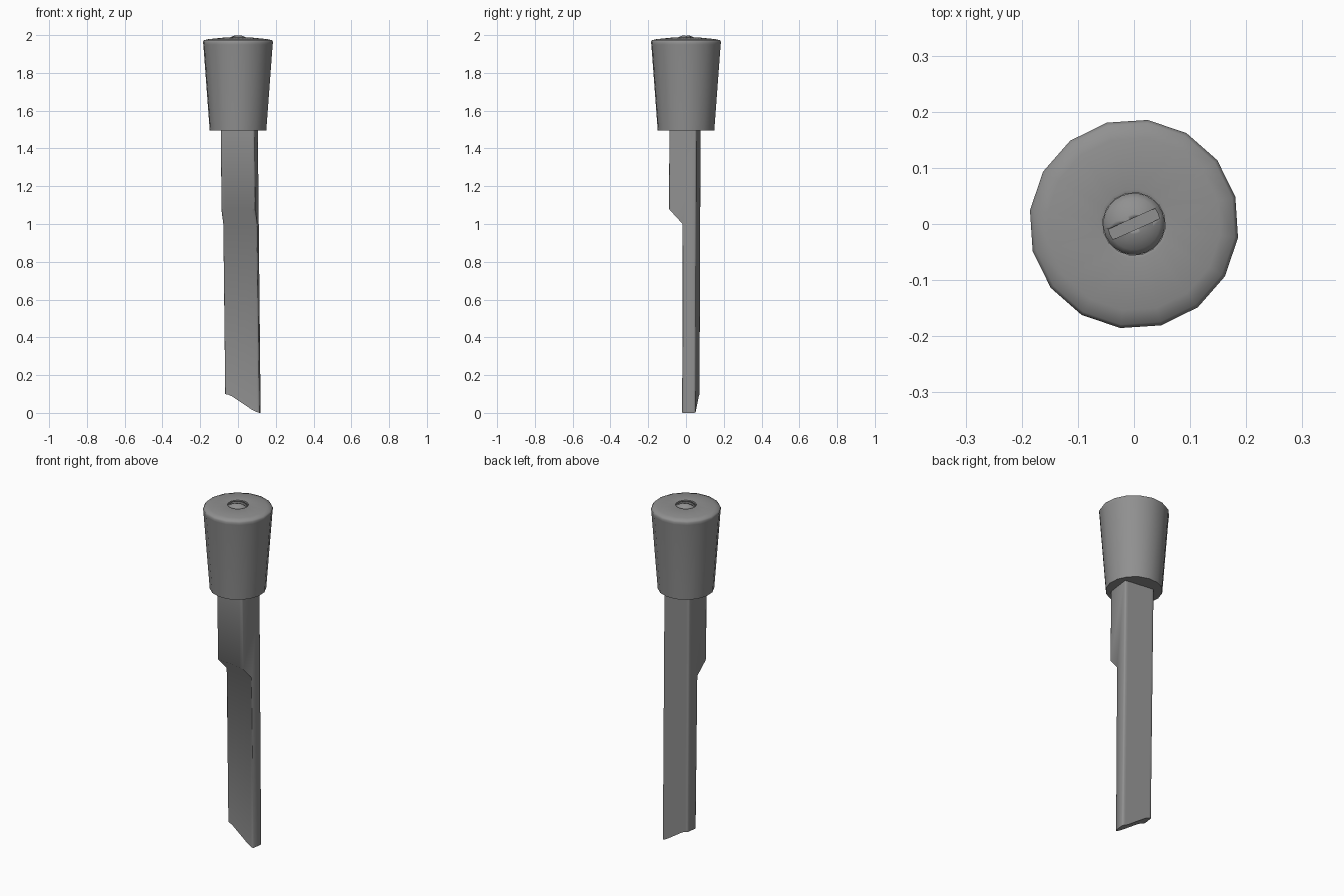
import bpy, bmesh, math
from mathutils import Matrix

if "Cube" in bpy.data.objects:
    bpy.data.objects.remove(bpy.data.objects["Cube"])

TURN = math.radians(-7.5)

# Dark grey finish shared by all parts
dark = bpy.data.materials.new("dark_grey")
dark.diffuse_color = (0.28, 0.28, 0.28, 1)
dark.use_nodes = True
dark.node_tree.nodes["Principled BSDF"].inputs["Base Color"].default_value = dark.diffuse_color


def finish(bm, name, angle):
    bmesh.ops.recalc_face_normals(bm, faces=bm.faces)
    mesh = bpy.data.meshes.new(name)
    bm.to_mesh(mesh)
    bm.free()
    mesh.materials.append(dark)
    ob = bpy.data.objects.new(name, mesh)
    bpy.context.collection.objects.link(ob)
    bpy.ops.object.select_all(action='DESELECT')
    ob.select_set(True)
    bpy.context.view_layer.objects.active = ob
    bpy.ops.object.shade_smooth_by_angle(angle=math.radians(angle))
    return ob


def lathe(name, profile, sides, angle=50):
    """Turn an (r, z) profile that starts and ends on the axis."""
    bm = bmesh.new()
    vs = [bm.verts.new((r, 0, z)) for r, z in profile]
    es = [bm.edges.new(pair) for pair in zip(vs, vs[1:])]
    bmesh.ops.spin(bm, geom=vs + es, cent=(0, 0, 0), axis=(0, 0, 1),
                   angle=math.tau, steps=sides, use_duplicate=False)
    bmesh.ops.remove_doubles(bm, verts=bm.verts, dist=1e-5)
    bm.transform(Matrix.Rotation(TURN, 4, 'Z'))
    return finish(bm, name, angle)


# Tapered knob with rounded rim and screw recess
lathe("knob", [(0, 1.495), (0.151, 1.495), (0.185, 1.95), (0.187, 1.964),
               (0.181, 1.973), (0.155, 1.979), (0.062, 1.988),
               (0.056, 1.986), (0.056, 1.955), (0, 1.955)], 16)

# Domed screw head with a slot
screw = lathe("screw_head", [(0, 1.95), (0.055, 1.95), (0.055, 1.975),
                             (0.046, 1.984), (0.034, 1.992),
                             (0.018, 1.998), (0, 2.0)], 24)
bm = bmesh.new()
bmesh.ops.create_cube(bm, size=1)
bm.transform(Matrix.Translation((0, 0, 2.005)) @ Matrix.Rotation(math.radians(24), 4, 'Z')
             @ Matrix.Diagonal((0.2, 0.02, 0.044, 1)))
cutter = finish(bm, "slot_cutter", 30)
cutter.hide_render = True
mod = screw.modifiers.new("slot", 'BOOLEAN')
mod.object = cutter
mod.solver = 'EXACT'
bpy.context.view_layer.objects.active = screw
bpy.ops.object.modifier_apply(modifier=mod.name)
bpy.data.objects.remove(cutter)

# Stepped flat shaft, lofted across its width with an S-curved slanted tip
tip = [(-0.083, 0.1), (-0.065, 0.096), (-0.047, 0.088), (0.003, 0.055),
       (0.058, 0.018), (0.078, 0.007), (0.098, 0.0)]
bm = bmesh.new()
rings = []
for x, z in tip:
    side = [(-0.003, z), (-0.003, 1.0), (-0.077, 1.08),
            (-0.077, 1.52), (0.068, 1.52), (0.068, z)]
    rings.append([bm.verts.new((x, y, h)) for y, h in side])
for a, b in zip(rings, rings[1:]):
    for i in range(6):
        j = (i + 1) % 6
        bm.faces.new((a[i], a[j], b[j], b[i]))
bm.faces.new(rings[0])
bm.faces.new(rings[-1])
bmesh.ops.recalc_face_normals(bm, faces=bm.faces)

# Soften the long vertical corners
long_edges = [e for e in bm.edges if len(e.link_faces) == 2
              and e.calc_face_angle() > 1.2
              and abs(e.verts[0].co.z - e.verts[1].co.z) > 0.3
              and abs(e.verts[0].co.x - e.verts[1].co.x) < 1e-5]
bmesh.ops.bevel(bm, geom=long_edges, offset=0.009, segments=2,
                profile=0.5, affect='EDGES')

# Turn the shaft and let it lean slightly towards the tip
bm.transform(Matrix.Rotation(TURN, 4, 'Z'))
for v in bm.verts:
    drop = 1.5 - v.co.z
    v.co.x += 0.010 * drop
    v.co.y -= 0.004 * drop
finish(bm, "shaft", 50)
